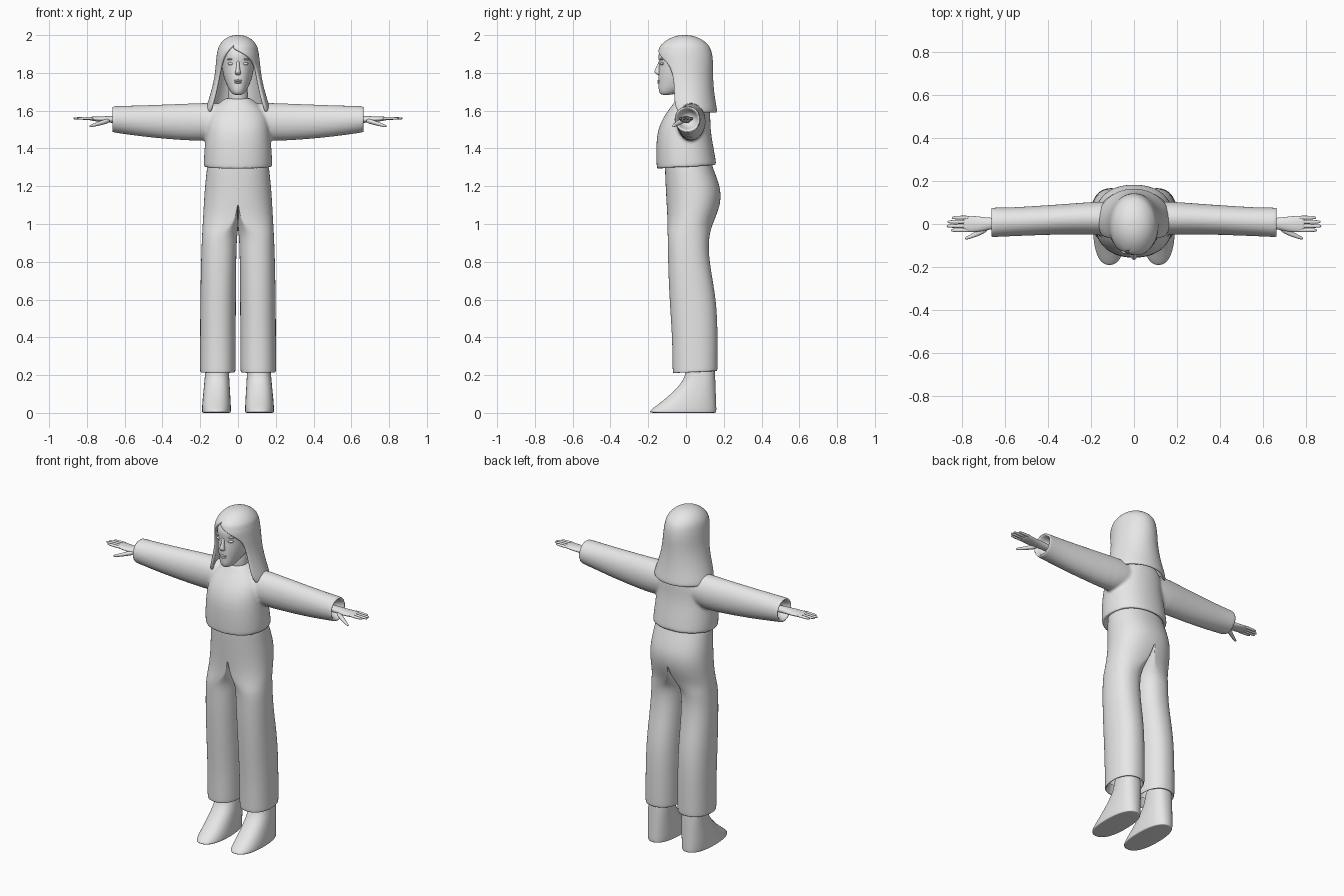
import bpy, bmesh, math

grey = bpy.data.materials.new("light grey")
grey.diffuse_color = (0.8, 0.8, 0.8, 1)


def power(v, p):
    return math.copysign(abs(v) ** p, v)


def skin_rings(bm, rings, closed=True, cap=True):
    """Bridge equal rings of points; optionally close the loop and cap both ends."""
    vs = [[bm.verts.new(p) for p in ring] for ring in rings]
    n = len(vs[0])
    for a, b in zip(vs, vs[1:]):
        for i in range(n if closed else n - 1):
            j = (i + 1) % n
            bm.faces.new((a[i], a[j], b[j], b[i]))
    if cap:
        bm.faces.new(vs[0])
        bm.faces.new(vs[-1])


def loft(bm, axis, rows, seg=24, p=1.0, side=1, tilt=0.0):
    """Rows are (position on axis, a0, a1, b0, b1): bounds of an oval section."""
    rings = []
    for t, a0, a1, b0, b1 in rows:
        ring = []
        for i in range(seg):
            w = 2 * math.pi * i / seg
            a = (a0 + a1) / 2 + (a1 - a0) / 2 * power(math.cos(w), p)
            b = (b0 + b1) / 2 + (b1 - b0) / 2 * power(math.sin(w), p)
            ring.append((a * side, b, t + tilt * b) if axis == 'z' else (t * side, a, b))
        rings.append(ring)
    skin_rings(bm, rings)


def finish(bm, name, levels=2, mirror=False, solid=0.0, remesh=0.0):
    bmesh.ops.recalc_face_normals(bm, faces=bm.faces)
    me = bpy.data.meshes.new(name)
    bm.to_mesh(me)
    bm.free()
    me.materials.append(grey)
    me.shade_smooth()
    ob = bpy.data.objects.new(name, me)
    bpy.context.collection.objects.link(ob)
    if mirror:
        m = ob.modifiers.new("mirror", 'MIRROR')
        m.merge_threshold = 0.0005
    if solid:
        m = ob.modifiers.new("thickness", 'SOLIDIFY')
        m.thickness = solid
        m.offset = -1
    if levels:
        m = ob.modifiers.new("subdivision", 'SUBSURF')
        m.levels = m.render_levels = levels
    if remesh:
        m = ob.modifiers.new("blend", 'REMESH')
        m.mode = 'VOXEL'
        m.voxel_size = remesh
        m.use_smooth_shade = True
        m = ob.modifiers.new("soften", 'SMOOTH')
        m.factor = 0.5
        m.iterations = 5
    return ob


def sym(t, r, b0, b1):
    return (t, -r, r, b0, b1)


# Sweater: torso and two open sleeves blended into one surface
bm = bmesh.new()
loft(bm, 'z', [sym(*r) for r in (
    (1.335, .15, -.12, .13), (1.30, .165, -.138, .145), (1.298, .181, -.154, .161),
    (1.31, .183, -.157, .162), (1.38, .181, -.159, .15), (1.46, .173, -.158, .135),
    (1.52, .168, -.146, .13), (1.57, .16, -.122, .13), (1.61, .135, -.093, .125),
    (1.64, .10, -.068, .105), (1.665, .068, -.052, .075), (1.668, .055, -.04, .06))],
    p=.9, tilt=.06)
for s in (1, -1):
    loft(bm, 'x', [
        (.60, -.03, .05, 1.515, 1.595), (.665, -.049, .064, 1.50, 1.608),
        (.67, -.062, .077, 1.486, 1.624), (.66, -.062, .077, 1.484, 1.625),
        (.58, -.058, .077, 1.472, 1.627), (.45, -.053, .085, 1.455, 1.631),
        (.30, -.048, .095, 1.443, 1.637), (.18, -.05, .105, 1.437, 1.642),
        (.10, -.055, .105, 1.45, 1.642), (.04, -.05, .10, 1.48, 1.63)], side=s)
finish(bm, "sweater", levels=1, remesh=.008)

# Trousers: one half, legs merging into half a pelvis, then mirrored
# rows: z, inner x, outer x, front y, back y, pelvis share
rows = [(.27, .03, .18, -.05, .14, 0), (.215, .026, .188, -.056, .15, 0),
        (.212, .014, .201, -.07, .166, 0), (.225, .013, .201, -.071, .167, 0),
        (.40, .012, .201, -.073, .168, 0), (.58, .011, .20, -.086, .163, 0),
        (.75, .010, .197, -.094, .132, 0), (.86, .008, .194, -.096, .119, 0),
        (.93, .005, .191, -.097, .123, 0), (.97, .0, .189, -.098, .132, .3),
        (1.01, .0, .187, -.099, .146, .7), (1.06, .0, .184, -.10, .167, .9),
        (1.12, .0, .181, -.104, .184, 1), (1.18, .0, .177, -.107, .184, 1),
        (1.24, .0, .171, -.11, .166, 1), (1.30, .0, .165, -.112, .142, 1),
        (1.34, .0, .155, -.11, .13, 1)]
bm = bmesh.new()
rings = []
for z, x0, x1, y0, y1, k in rows:
    ring = []
    for i in range(32):
        w = 2 * math.pi * i / 32
        c, s = power(math.cos(w), .9), power(math.sin(w), .9)
        leg = (x0 + x1) / 2 + (x1 - x0) / 2 * c
        y = (y0 + y1) / 2 + (y1 - y0) / 2 * s
        ring.append((leg * (1 - k) + x1 * max(c, 0) * k, y, z + .06 * y * max(0, 1 - z)))
    rings.append(ring)
skin_rings(bm, rings, cap=False)
inner = [f for f in bm.faces if all(v.co.x < 1e-4 for v in f.verts)]
bmesh.ops.delete(bm, geom=inner, context='FACES')
finish(bm, "trousers", mirror=True)

# Shoes
bm = bmesh.new()
loft(bm, 'z', [
    (0, .048, .18, -.175, .15), (.001, .039, .189, -.19, .16), (.008, .037, .191, -.196, .162),
    (.03, .037, .191, -.17, .162), (.07, .039, .188, -.115, .16), (.12, .042, .183, -.06, .158),
    (.17, .045, .178, -.016, .156), (.21, .047, .175, -.002, .154), (.27, .05, .172, .0, .15)],
    p=.85)
finish(bm, "shoe", mirror=True)

# Hands: palm, four fingers and a thumb
bm = bmesh.new()
loft(bm, 'x', [(.58, -.02, .028, 1.53, 1.57), (.66, -.022, .028, 1.535, 1.573),
               (.70, -.034, .033, 1.537, 1.571), (.75, -.04, .039, 1.543, 1.569),
               (.785, -.037, .038, 1.548, 1.568), (.795, -.03, .03, 1.553, 1.565)], seg=16)
for i, tip in enumerate((.853, .872, .868, .848)):
    y = -.029 + .0195 * i
    loft(bm, 'x', [(x, y - r, y + r, 1.559 - r * .8, 1.559 + r * .8) for x, r in (
        (.76, .010), (.80, .0105), (tip - .02, .009), (tip - .004, .007), (tip, .003))], seg=8)
loft(bm, 'x', [(.675, -.03, .0, 1.535, 1.562), (.71, -.052, -.015, 1.526, 1.554),
               (.745, -.064, -.04, 1.518, 1.54), (.775, -.073, -.055, 1.512, 1.528),
               (.787, -.073, -.062, 1.512, 1.522)], seg=10)
finish(bm, "hand", levels=1, mirror=True)

# Neck
bm = bmesh.new()
loft(bm, 'z', [sym(1.60, .058, -.045, .065), sym(1.68, .052, -.048, .06),
               sym(1.78, .052, -.05, .06)])
finish(bm, "neck", levels=1)

# Head
bm = bmesh.new()
loft(bm, 'z', [sym(*r) for r in (
    (1.683, .018, -.125, -.09), (1.69, .032, -.139, -.05), (1.71, .047, -.146, .0),
    (1.74, .063, -.146, .06), (1.78, .077, -.147, .10), (1.82, .084, -.145, .115),
    (1.85, .088, -.142, .12), (1.89, .09, -.15, .122), (1.93, .084, -.137, .115),
    (1.96, .06, -.10, .08), (1.97, .03, -.05, .04))], p=.95)
finish(bm, "head")

# Nose: wedge widening towards the tip
bm = bmesh.new()
loft(bm, 'z', [sym(*r) for r in (
    (1.788, .008, -.148, -.13), (1.793, .015, -.158, -.13), (1.803, .016, -.169, -.13),
    (1.815, .012, -.167, -.13), (1.84, .008, -.152, -.13), (1.87, .009, -.143, -.13))], seg=12)
finish(bm, "nose")


def oval(name, centre, size, mirror=False):
    b = bmesh.new()
    bmesh.ops.create_uvsphere(b, u_segments=20, v_segments=12, radius=1)
    for v in b.verts:
        v.co = [c + s * q for c, s, q in zip(centre, size, v.co)]
    finish(b, name, levels=0, mirror=mirror)


# Facial details
oval("eyelid", (.036, -.124, 1.848), (.019, .013, .008), True)
oval("brow", (.036, -.128, 1.872), (.022, .011, .005), True)
oval("upper_lip", (0, -.143, 1.759), (.022, .009, .005))
oval("lower_lip", (0, -.142, 1.749), (.018, .010, .006))

# Hair: shell open at the face
# rows: z, half width, front y, back y, parting angle, half opening angle
rows = [(2.0, .012, -.02, .01, 0, 0), (1.996, .04, -.055, .04, 0, 0),
        (1.98, .072, -.095, .082, 0, 0), (1.955, .095, -.128, .114, -.2, 0),
        (1.935, .105, -.145, .128, -.38, .03), (1.91, .111, -.156, .137, -.22, .38),
        (1.88, .115, -.157, .142, -.1, .68), (1.845, .118, -.152, .144, 0, .92),
        (1.79, .123, -.146, .143, 0, 1.05), (1.73, .135, -.142, .146, 0, 1.08),
        (1.67, .152, -.14, .153, 0, 1.05), (1.62, .168, -.135, .162, 0, 1.05),
        (1.59, .172, -.125, .167, 0, 1.12)]
bm = bmesh.new()
rings = []
for z, rx, y0, y1, c, g in rows:
    ring = []
    for i in range(33):
        w = c + g + (2 * math.pi - 2 * g) * i / 32
        ring.append((rx * math.sin(w), (y0 + y1) / 2 - (y1 - y0) / 2 * math.cos(w), z))
    rings.append(ring)
skin_rings(bm, rings, closed=False, cap=False)
bm.faces.new([bm.verts[i] for i in range(32)] if not bm.verts.ensure_lookup_table() else [])
bmesh.ops.remove_doubles(bm, verts=bm.verts, dist=.0005)
finish(bm, "hair", solid=.018)
